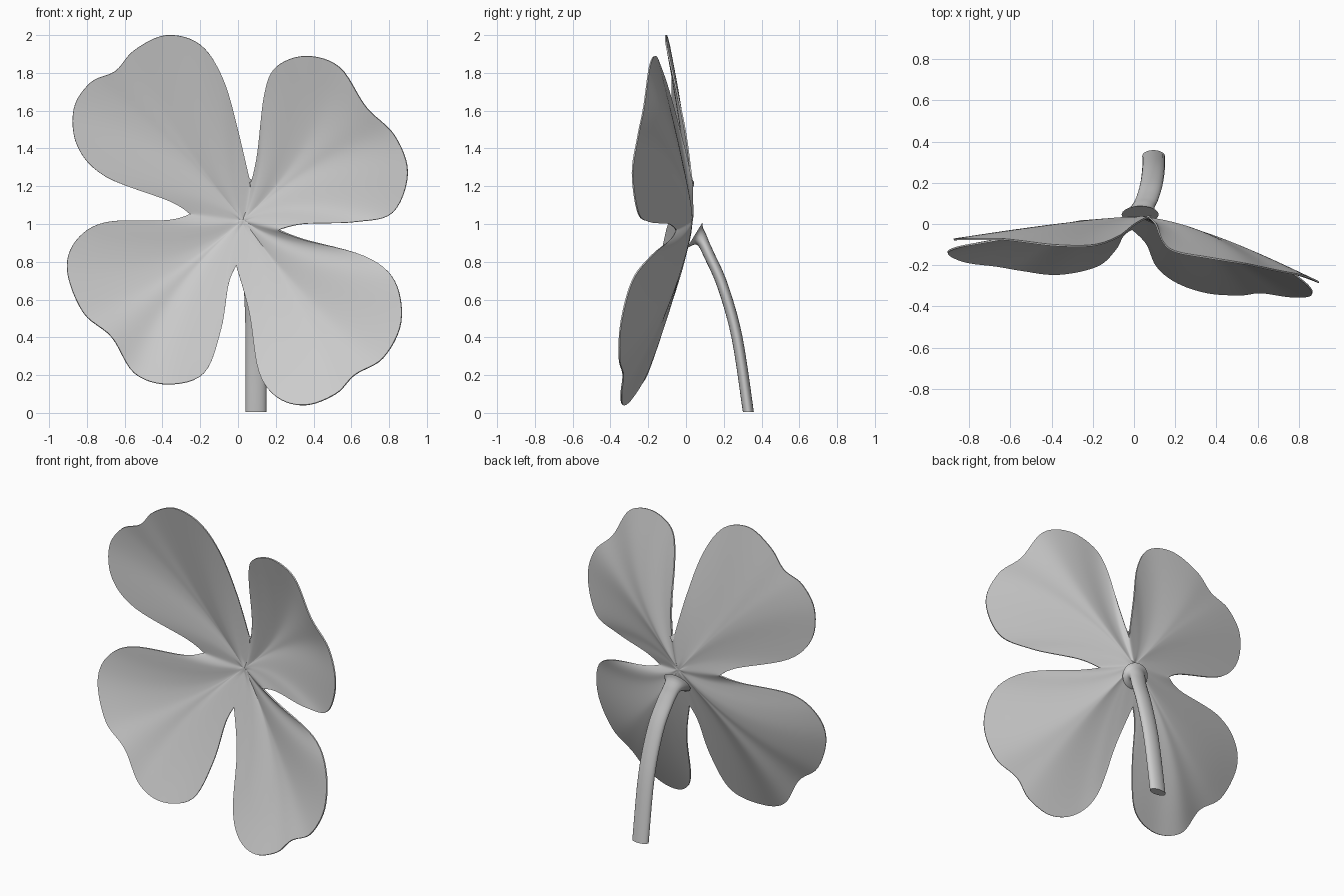
import bpy, bmesh, math
from mathutils import Vector

if "Cube" in bpy.data.objects:
    bpy.data.objects.remove(bpy.data.objects["Cube"], do_unlink=True)

grey = bpy.data.materials.new("light grey")
grey.use_nodes = True
colour = (0.6, 0.6, 0.6, 1)
grey.diffuse_color = colour
grey.node_tree.nodes["Principled BSDF"].inputs["Base Color"].default_value = colour


def spline(points, steps):
    """Smooth curve through the points, without the last one."""
    pts = [Vector(p) for p in points]
    pts = [pts[0]] + pts + [pts[-1]]
    result = []
    for a, b, c, d in zip(pts, pts[1:], pts[2:], pts[3:]):
        for i in range(steps):
            t = i / steps
            result.append(b + (c - a) * (t / 2) + (a * 2 - b * 5 + c * 4 - d) * (t * t / 2)
                          + (b * 3 - a - c * 3 + d) * (t ** 3 / 2))
    return result


def finish(name, bm):
    bmesh.ops.recalc_face_normals(bm, faces=bm.faces)
    mesh = bpy.data.meshes.new(name)
    bm.to_mesh(mesh)
    bm.free()
    mesh.materials.append(grey)
    obj = bpy.data.objects.new(name, mesh)
    bpy.context.collection.objects.link(obj)
    bpy.ops.object.select_all(action="DESELECT")
    obj.select_set(True)
    bpy.context.view_layer.objects.active = obj
    bpy.ops.object.shade_smooth_by_angle(angle=math.radians(50))


def bridge(bm, ring_a, ring_b):
    n = len(ring_a)
    for i in range(n):
        j = (i + 1) % n
        bm.faces.new((ring_a[i], ring_a[j], ring_b[j], ring_b[i]))


# Notches between the leaves
left, top = (-.25, .02, 1.05), (.07, .04, 1.19)
right, bottom = (.22, -.05, .97), (-.01, -.02, .78)

# Rim of each leaf, clockwise from notch to notch
upper_left = [left, (-.36, 0, 1.12), (-.7, -.05, 1.25), (-.85, -.07, 1.41), (-.87, -.07, 1.61),
              (-.78, -.07, 1.75), (-.65, -.07, 1.81), (-.55, -.08, 1.92), (-.38, -.1, 2),
              (-.2, -.1, 1.95), (-.08, -.06, 1.77), (0, 0, 1.49), top]
upper_right = [top, (.11, 0, 1.38), (.14, -.08, 1.68), (.2, -.13, 1.83), (.36, -.16, 1.89),
               (.54, -.19, 1.83), (.68, -.22, 1.62), (.83, -.25, 1.47), (.9, -.28, 1.27),
               (.82, -.25, 1.06), (.62, -.19, 1.01), (.35, -.09, 1), right]
lower_right = [right, (.35, -.08, .92), (.67, -.18, .83), (.83, -.28, .7), (.865, -.34, .48),
               (.77, -.35, .29), (.62, -.33, .2), (.52, -.34, .1), (.36, -.33, .04),
               (.21, -.28, .08), (.11, -.2, .22), (.06, -.09, .53), bottom]
lower_left = [bottom, (-.05, -.05, .68), (-.09, -.12, .44), (-.18, -.2, .21), (-.37, -.24, .15),
              (-.55, -.22, .21), (-.67, -.2, .4), (-.82, -.18, .53), (-.905, -.14, .75),
              (-.86, -.11, .91), (-.7, -.08, 1.01), (-.37, -.02, 1.02), left]

# Leaf veins: curves from the centre that follow the midrib, then bend out to the rim
centre = Vector((.03, .04, 1.02))
veins = []
for leaf in (upper_left, upper_right, lower_right, lower_left):
    curve = spline(leaf, 6)
    axis = sum(curve, Vector()) / len(curve) - centre
    axis.y = 0
    axis.normalize()
    for i, p in enumerate(curve):
        reach = p - centre
        midrib = centre + axis * (reach.dot(axis) * .55)
        midrib.y += reach.y * .2
        weight = math.sin(math.pi * i / len(curve)) ** .7
        veins.append((centre.lerp(p, .5).lerp(midrib, weight), p))

# Leaves: one cupped sheet, ringed from the centre out to the rim
bm = bmesh.new()
rings = 18
previous = None
hub = bm.verts.new(centre)
for k in range(1, rings + 1):
    t = k / rings
    ring = [bm.verts.new(centre.lerp(m, t).lerp(m.lerp(p, t), t)) for m, p in veins]
    if previous:
        bridge(bm, previous, ring)
    else:
        for i in range(len(ring)):
            bm.faces.new((hub, ring[i], ring[(i + 1) % len(ring)]))
    previous = ring

# Even out the sheet, keeping the rim in place
inner = [v for v in bm.verts if not v.is_boundary]
for step in range(6):
    bmesh.ops.smooth_vert(bm, verts=inner, factor=.5, use_axis_x=True, use_axis_y=True, use_axis_z=True)
bmesh.ops.recalc_face_normals(bm, faces=bm.faces)
bmesh.ops.solidify(bm, geom=bm.faces[:], thickness=.008)
finish("clover_leaves", bm)

# Stem: flattened tube that flares where it meets the leaves
path = spline([(.095, .33, .005), (.095, .27, .4), (.085, .195, .67), (.065, .125, .83),
               (.045, .085, .91), (.03, .048, .94)], 5) + [Vector((.03, .046, .941))]
bm = bmesh.new()
previous = None
sides = 20
for i, p in enumerate(path):
    along = (path[min(i + 1, len(path) - 1)] - path[max(i - 1, 0)]).normalized()
    if i == 0:
        along = Vector((0, 0, 1))
    depth = along.cross(Vector((1, 0, 0))).normalized()
    flare = max(0, i / (len(path) - 1) - .7) / .3
    wide, deep = .055 + .035 * flare ** 3, .029 + .05 * flare ** 2
    ring = []
    for s in range(sides):
        a = math.tau * s / sides
        ring.append(bm.verts.new(p + Vector((wide * math.cos(a), 0, 0)) + depth * deep * math.sin(a)))
    if previous:
        bridge(bm, previous, ring)
    else:
        bm.faces.new(ring)
    previous = ring
bm.faces.new(previous)
finish("stem", bm)
